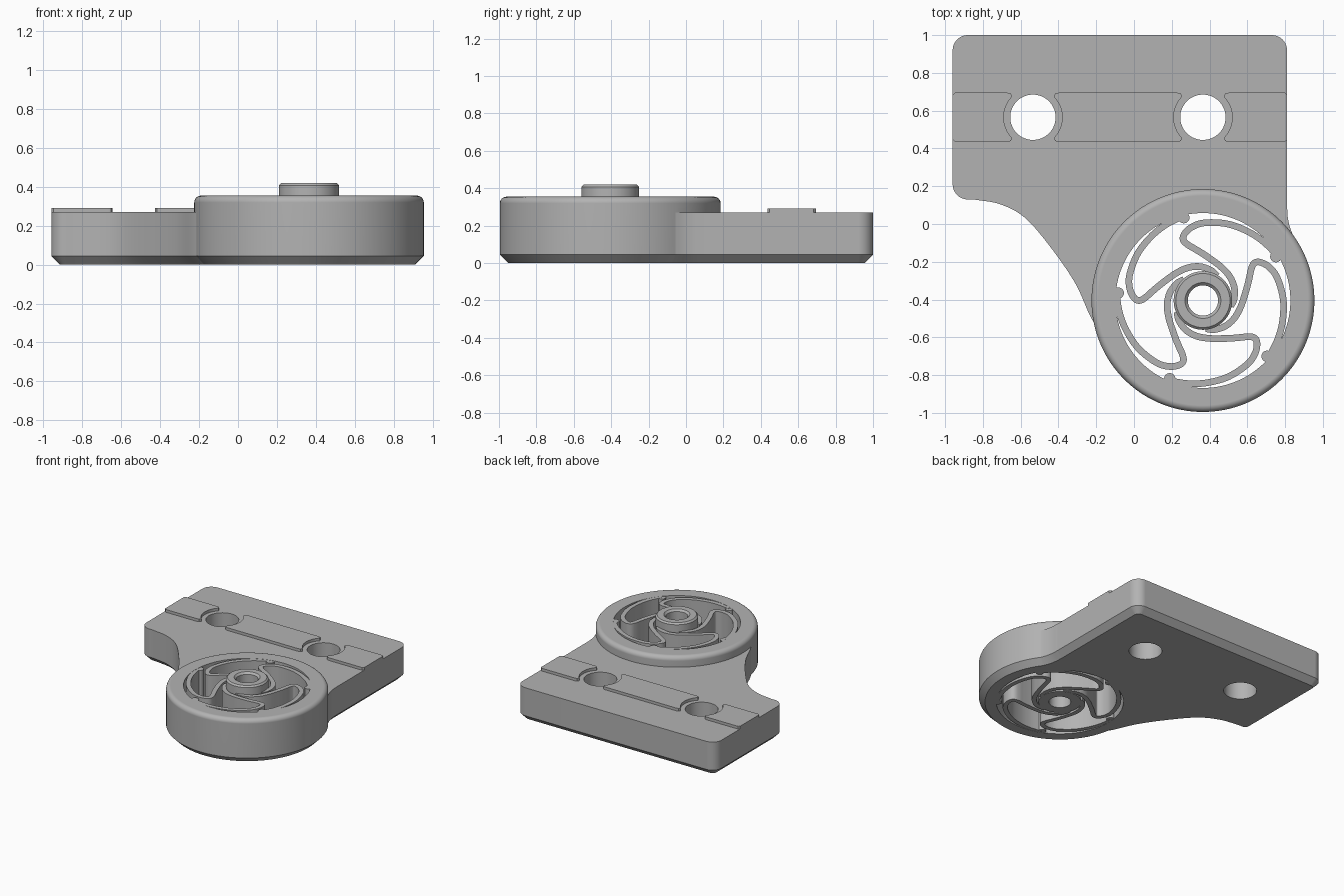
import bpy, bmesh
from math import sin, cos, pi, radians
from mathutils import Vector

if "Cube" in bpy.data.objects:
    bpy.data.objects.remove(bpy.data.objects["Cube"])

grey = bpy.data.materials.new("plain grey")
grey.use_nodes = True
grey.diffuse_color = (0.45, 0.45, 0.45, 1)
grey.node_tree.nodes["Principled BSDF"].inputs["Base Color"].default_value = (0.45, 0.45, 0.45, 1)

HUB = Vector((0.365, -0.405))
PLATE_TOP, RING_TOP, CHAMFER = 0.27, 0.355, 0.045
BORE = 0.463
HOLE_X, HOLE_Y = (-0.535, 0.365), 0.565


def polar(c, r, deg):
    return Vector((c[0] + r * cos(radians(deg)), c[1] + r * sin(radians(deg))))


def arc(c, r, a0, a1, n):
    return [polar(c, r, a0 + (a1 - a0) * i / n) for i in range(n + 1)]


def spline(pts, n=8):
    """Catmull-Rom curve through the given points."""
    p = [Vector(q) for q in pts]
    p = [2 * p[0] - p[1]] + p + [2 * p[-1] - p[-2]]
    out = []
    for i in range(1, len(p) - 2):
        a, b, c, d = p[i - 1:i + 3]
        for k in range(n):
            t = k / n
            out.append(0.5 * (2 * b + (c - a) * t + (2 * a - 5 * b + 4 * c - d) * t * t
                              + (3 * b - a - 3 * c + d) * t ** 3))
    return out + [p[-2]]


def inset(pts, d):
    """Move a counter-clockwise outline inwards by d."""
    out = []
    for i, p in enumerate(pts):
        e = (p - pts[i - 1]).normalized()
        f = (pts[(i + 1) % len(pts)] - p).normalized()
        m = Vector((-e.y - f.y, e.x + f.x)).normalized()
        out.append(p + m * d / max(0.5, m.dot(Vector((-e.y, e.x)))))
    return out


def finish(bm, name):
    bmesh.ops.recalc_face_normals(bm, faces=bm.faces)
    me = bpy.data.meshes.new(name)
    bm.to_mesh(me)
    bm.free()
    me.materials.append(grey)
    ob = bpy.data.objects.new(name, me)
    bpy.context.collection.objects.link(ob)
    return ob


def loft(name, layers):
    """Stack equal outlines, given as (points, z), into a solid."""
    bm = bmesh.new()
    rows = [[bm.verts.new((p.x, p.y, z)) for p in pts] for pts, z in layers]
    for lo, hi in zip(rows, rows[1:]):
        for i in range(len(lo)):
            bm.faces.new((lo[i - 1], lo[i], hi[i], hi[i - 1]))
    bm.faces.new(rows[0][::-1])
    bm.faces.new(rows[-1])
    return finish(bm, name)


def prism(name, pts, z0, z1):
    return loft(name, [(pts, z0), (pts, z1)])


def circle(c, r, n=96):
    return arc(c, r, 0, 360, n)[:-1]


def boolean(ob, other, op):
    m = ob.modifiers.new(op, 'BOOLEAN')
    m.operation, m.solver, m.object = op, 'EXACT', other
    bpy.context.view_layer.objects.active = ob
    bpy.ops.object.modifier_apply(modifier=m.name)
    bpy.data.objects.remove(other)


def smooth(ob):
    bpy.ops.object.select_all(action='DESELECT')
    ob.select_set(True)
    bpy.context.view_layer.objects.active = ob
    bpy.ops.object.shade_smooth_by_angle(angle=radians(30))
    m = ob.modifiers.new("even_normals", 'WEIGHTED_NORMAL')
    m.keep_sharp = True


# Mounting plate with curved shoulders running into the round housing
shoulder = spline([(-0.85, 0.13), (-0.71, 0.105), (-0.58, 0.035), (-0.447, -0.116),
                   (-0.315, -0.307), (-0.24, -0.47), (-0.21, -0.527)])
flank = spline([(0.89, -0.14), (0.86, -0.095), (0.83, -0.03), (0.815, 0.03), (0.81, 0.1)])
R = 0.08
outline = (arc((0.81 - R, 1 - R), R, 0, 90, 10) + arc((-0.96 + R, 1 - R), R, 90, 180, 10)
           + arc((-0.96 + R, 0.13 + R), R, 180, 270, 10) + shoulder + [HUB] + flank)
body = loft("mounting_body", [(inset(outline, CHAMFER), 0), (outline, CHAMFER), (outline, PLATE_TOP)])

# Round housing, chamfered below and rounded above
profile = [(0.59 - CHAMFER, 0), (0.59, CHAMFER)]
profile += [tuple(p) for p in arc((0.555, RING_TOP - 0.035), 0.035, 0, 90, 6)]
housing = loft("housing", [(circle(HUB, r, 128), z) for r, z in profile])
boolean(body, housing, 'UNION')

# Bore and bolt holes
boolean(body, prism("bore", circle(HUB, BORE, 128), -0.1, 0.5), 'DIFFERENCE')
for x in HOLE_X:
    boolean(body, prism("bolt_hole", circle((x, HOLE_Y), 0.12, 64), -0.1, 0.5), 'DIFFERENCE')
smooth(body)


# Raised rib in three pieces, hollowed around the bolt holes
def hollow_end(x, side):
    """Rib end next to a bolt hole, listed from bottom to top."""
    pts = [(0.135, -0.13), (0.118, -0.126)]
    pts += [tuple(p) for p in arc((0, 0), 0.155, -45, 45, 16)]
    pts += [(0.118, 0.126), (0.135, 0.13)]
    return [Vector((x + side * px, HOLE_Y + py)) for px, py in pts]


def square_end(x, side):
    return [Vector((x - side * i, HOLE_Y + y)) for i, y in
            ((0.012, -0.13), (0, -0.118), (0, 0.118), (0.012, 0.13))]


ribs = {"right_rib": (square_end(-0.96, -1), hollow_end(HOLE_X[0], -1)),
        "middle_rib": (hollow_end(HOLE_X[0], 1), hollow_end(HOLE_X[1], -1)),
        "left_rib": (hollow_end(HOLE_X[1], 1), square_end(0.81, 1))}
for name, (a, b) in ribs.items():
    smooth(prism(name, b + a[::-1], PLATE_TOP - 0.01, 0.292))

# Five folded spring arms between housing and hub: (degrees past root, radius)
ARM = [(-1, 0.46), (12, 0.446), (25, 0.435), (40, 0.425), (56, 0.411), (66, 0.392),
       (73, 0.363), (75, 0.335), (72, 0.305), (66, 0.277), (58, 0.25), (48, 0.226),
       (30, 0.203), (10, 0.191), (-10, 0.18), (-30, 0.165), (-45, 0.15)]
for k in range(5):
    root = 33 + 72 * k
    path = spline([polar(HUB, r, root + d) for d, r in ARM], 6)
    left, right = [], []
    for i, p in enumerate(path):
        t = (path[min(i + 1, len(path) - 1)] - path[max(i - 1, 0)]).normalized()
        n = Vector((-t.y, t.x)) * 0.0175
        left.append(p + n)
        right.append(p - n)
    smooth(prism(f"spring_arm_{k + 1}", right + left[::-1], 0.001, RING_TOP - 0.001))
    smooth(prism(f"arm_root_{k + 1}", circle(polar(HUB, 0.45, root - 2), 0.03, 24),
                 0.002, RING_TOP - 0.002))

# Hollow hub standing above the arms
hub = loft("hub", [(circle(HUB, r), z) for r, z in ((0.155, 0), (0.155, 0.408), (0.143, 0.42))])
hub_hole = loft("hub_hole", [(circle(HUB, r), z) for r, z in
                             ((0.08, -0.1), (0.08, 0.405), (0.105, 0.43))])
boolean(hub, hub_hole, 'DIFFERENCE')
smooth(hub)
